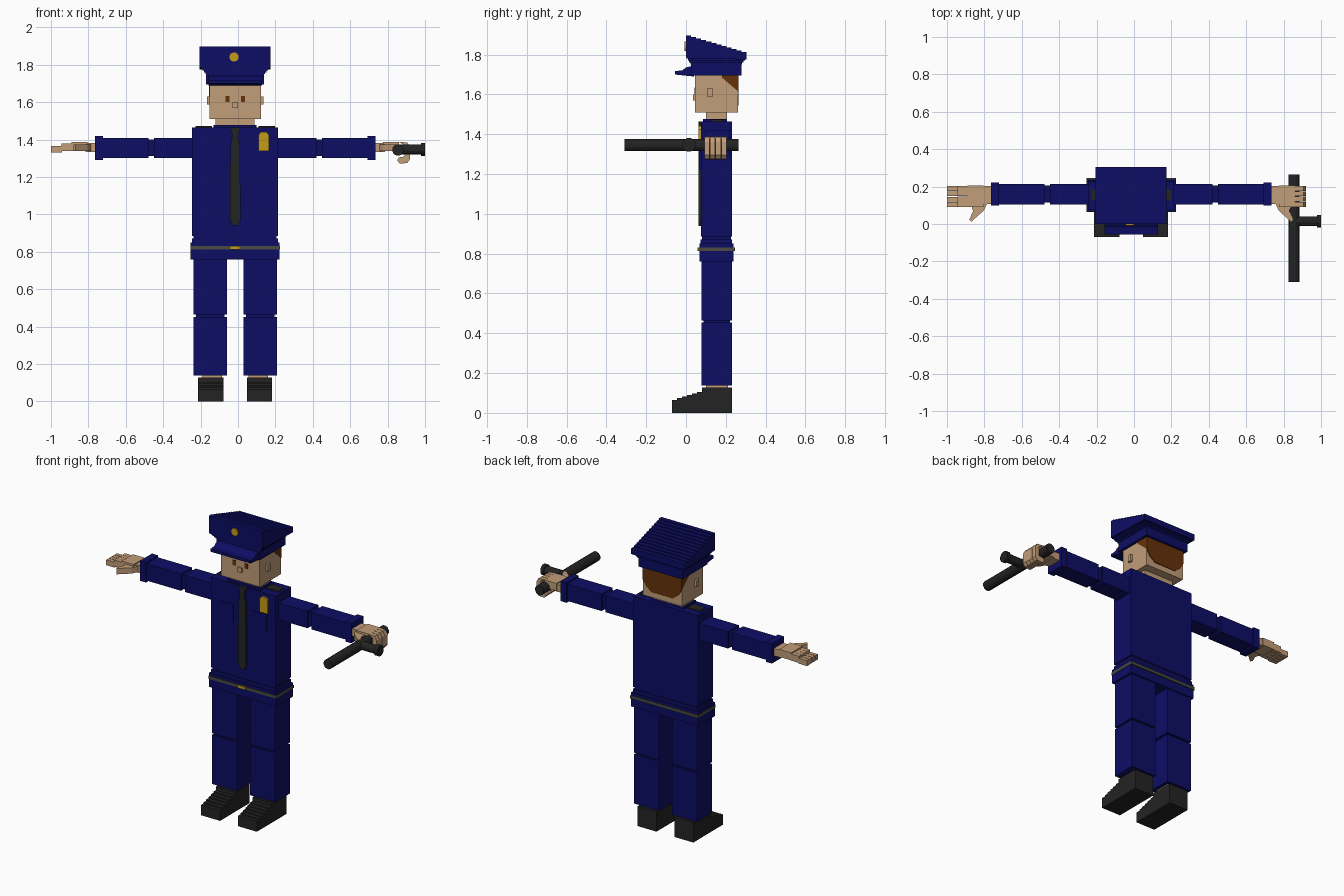
import bpy, bmesh, math
from mathutils import Vector

if "Cube" in bpy.data.objects:
    bpy.data.objects.remove(bpy.data.objects["Cube"], do_unlink=True)

C = -0.015  # centre line of the figure


def material(name, r, g, b):
    m = bpy.data.materials.new(name)
    m.use_nodes = True
    m.diffuse_color = (r, g, b, 1)
    m.node_tree.nodes["Principled BSDF"].inputs["Base Color"].default_value = (r, g, b, 1)
    return m


NAVY = material("navy cloth", 0.004, 0.004, 0.13)
SKIN = material("skin", 0.54, 0.34, 0.19)
BLACK = material("black leather", 0.017, 0.017, 0.017)
GOLD = material("gold", 0.55, 0.33, 0.01)
GREY = material("grey belt", 0.07, 0.07, 0.055)
BROWN = material("brown hair", 0.13, 0.032, 0.003)


def finish(name, bm, mat):
    bmesh.ops.recalc_face_normals(bm, faces=bm.faces)
    mesh = bpy.data.meshes.new(name)
    bm.to_mesh(mesh)
    bm.free()
    mesh.materials.append(mat)
    ob = bpy.data.objects.new(name, mesh)
    bpy.context.collection.objects.link(ob)
    return ob


def prism(name, mat, axis, points, lo, hi):
    """Extrude a flat outline along an axis from lo to hi."""
    place = {"x": lambda a, b: (lo, a, b),
             "y": lambda a, b: (a, lo, b),
             "z": lambda a, b: (a, b, lo)}[axis]
    bm = bmesh.new()
    face = bm.faces.new([bm.verts.new(place(a, b)) for a, b in points])
    ext = bmesh.ops.extrude_face_region(bm, geom=[face])
    move = Vector([hi - lo if k == axis else 0 for k in "xyz"])
    bmesh.ops.translate(bm, vec=move,
                        verts=[v for v in ext["geom"] if isinstance(v, bmesh.types.BMVert)])
    return finish(name, bm, mat)


def box(name, mat, x0, x1, y0, y1, z0, z1):
    return prism(name, mat, "z", [(x0, y0), (x1, y0), (x1, y1), (x0, y1)], z0, z1)


def mid_box(name, mat, half, y0, y1, z0, z1):
    return box(name, mat, C - half, C + half, y0, y1, z0, z1)


def side_box(name, mat, s, a, b, y0, y1, z0, z1):
    x = sorted((C + s * a, C + s * b))
    return box(name, mat, x[0], x[1], y0, y1, z0, z1)


def stairs(y0, z0, y1, z1, count):
    """Stepped outline running from one point to another."""
    pts = []
    for i in range(count):
        z = z0 + (z1 - z0) * i / (count - 1)
        for k in (i, i + 1):
            pts.append((y0 + (y1 - y0) * k / count, z))
    return pts


def rod(name, mat, axis, centre, radius, lo, hi):
    a, b = centre
    ring = [(a + radius * math.cos(math.tau * (i + 0.5) / 12),
             b + radius * math.sin(math.tau * (i + 0.5) / 12)) for i in range(12)]
    return prism(name, mat, axis, ring, lo, hi)


# Torso, skirt of the jacket and belt
mid_box("torso", NAVY, 0.23, 0.075, 0.23, 0.885, 1.465)
mid_box("waist", NAVY, 0.222, 0.08, 0.225, 0.86, 0.89)
mid_box("jacket_hem", NAVY, 0.238, 0.068, 0.238, 0.76, 0.85)
mid_box("jacket_hem_top", NAVY, 0.23, 0.074, 0.232, 0.85, 0.872)
mid_box("belt", GREY, 0.24, 0.063, 0.245, 0.814, 0.832)
mid_box("buckle", GOLD, 0.024, 0.057, 0.065, 0.814, 0.832)
mid_box("collar", NAVY, 0.115, 0.085, 0.205, 1.46, 1.477)

# Tie, chest badge and pockets
tie = [(0.028, 1.465), (0.015, 1.42), (0.026, 1.36), (0.028, 0.97), (0.012, 0.94)]
prism("tie", BLACK, "y", [(C + x, z) for x, z in tie] + [(C - x, z) for x, z in reversed(tie)],
      0.062, 0.076)
prism("chest_badge", GOLD, "y",
      [(0.11, 1.34), (0.165, 1.34), (0.165, 1.425), (0.152, 1.442), (0.122, 1.442), (0.11, 1.425)],
      0.062, 0.076)

for s, side in ((-1, "right"), (1, "left")):
    side_box(side + "_pocket", NAVY, s, 0.07, 0.17, 0.069, 0.076, 1.22, 1.33)
    side_box(side + "_epaulette", BLACK, s, 0.125, 0.212, 0.125, 0.185, 1.46, 1.473)

    # Legs, ankles and shoes
    side_box(side + "_thigh", NAVY, s, 0.045, 0.223, 0.077, 0.23, 0.464, 0.765)
    side_box(side + "_knee", NAVY, s, 0.058, 0.21, 0.088, 0.22, 0.445, 0.475)
    side_box(side + "_shin", NAVY, s, 0.045, 0.223, 0.077, 0.23, 0.138, 0.453)
    side_box(side + "_ankle", SKIN, s, 0.07, 0.175, 0.1, 0.21, 0.11, 0.145)
    shoe = [(0.23, 0), (-0.07, 0)] + stairs(-0.07, 0.066, 0.08, 0.104, 6)
    x = sorted((C + s * 0.063, C + s * 0.198))
    prism(side + "_shoe", BLACK, "x", shoe + [(0.08, 0.127), (0.23, 0.127)], *x)

    # Sleeves
    side_box(side + "_upper_arm", NAVY, s, 0.22, 0.435, 0.105, 0.215, 1.302, 1.41)
    side_box(side + "_elbow", NAVY, s, 0.43, 0.47, 0.115, 0.205, 1.313, 1.4)
    side_box(side + "_forearm", NAVY, s, 0.463, 0.72, 0.105, 0.215, 1.302, 1.41)
    side_box(side + "_cuff", NAVY, s, 0.707, 0.75, 0.099, 0.221, 1.292, 1.42)

    # Palm and thumb
    side_box(side + "_wrist", SKIN, s, 0.74, 0.8, 0.108, 0.202, 1.335, 1.382)
    side_box(side + "_palm", SKIN, s, 0.79, 0.875, 0.092, 0.205, 1.34, 1.388)
    thumb = [(0.77, 0.11), (0.79, 0.07), (0.835, 0.03), (0.855, 0.012),
             (0.865, 0.025), (0.845, 0.07), (0.86, 0.11)]
    prism(side + "_thumb", SKIN, "z", [(C + s * a, b) for a, b in thumb], 1.338, 1.375)

    # Fingers: straight on the right, curled round the baton on the left
    for i in range(4):
        y = 0.092 + i * 0.0285
        name = side + "_finger_" + str(i + 1)
        if s < 0:
            side_box(name + "_base", SKIN, s, 0.87, 0.93, y, y + 0.027, 1.338, 1.38)
            side_box(name + "_tip", SKIN, s, 0.925, 0.985, y, y + 0.025, 1.332, 1.366)
        else:
            curl = [(0.86, 1.388), (0.905, 1.385), (0.92, 1.36), (0.92, 1.295), (0.905, 1.275),
                    (0.865, 1.272), (0.85, 1.29), (0.86, 1.305), (0.89, 1.31), (0.89, 1.37)]
            prism(name, SKIN, "y", curl, y, y + 0.026)

# Baton with side handle
rod("baton", BLACK, "y", (0.855, 1.345), 0.031, -0.31, 0.265)
rod("baton_handle", BLACK, "x", (0.015, 1.347), 0.027, 0.86, 0.985)
rod("baton_knob", BLACK, "x", (0.015, 1.347), 0.035, 0.978, 1.0)

# Head
mid_box("neck", SKIN, 0.104, 0.1, 0.205, 1.46, 1.52)
mid_box("head", SKIN, 0.137, 0.045, 0.26, 1.51, 1.71)
mid_box("nose", SKIN, 0.014, 0.036, 0.05, 1.57, 1.6)
for s, side in ((-1, "right"), (1, "left")):
    side_box(side + "_ear", SKIN, s, 0.13, 0.152, 0.108, 0.132, 1.588, 1.632)
    side_box(side + "_eye", BROWN, s, 0.03, 0.053, 0.042, 0.048, 1.602, 1.634)
prism("side_hair", BROWN, "x", [(0.18, 1.71), (0.18, 1.685), (0.262, 1.615), (0.262, 1.71)],
      C - 0.139, C + 0.139)
hair = [(0.139, 1.71), (0.139, 1.615), (0.115, 1.575), (0.075, 1.545)]
prism("back_hair", BROWN, "y",
      [(C + x, z) for x, z in hair] + [(C - x, z) for x, z in reversed(hair)], 0.258, 0.264)

# Peaked cap
mid_box("cap_band", NAVY, 0.155, 0.025, 0.28, 1.695, 1.765)
prism("cap_visor", NAVY, "x",
      [(-0.055, 1.7), (0.04, 1.69), (0.04, 1.745), (0.0, 1.735), (-0.02, 1.72), (-0.055, 1.718)],
      C - 0.142, C + 0.142)
for i in range(4):
    grow = i * 0.008
    mid_box("cap_flare_" + str(i + 1), NAVY, 0.16 + grow,
            0.022 - grow * 0.8, 0.282 + grow * 0.9, 1.75 + i * 0.01, 1.765 + i * 0.01)
crown = [(0.305, 1.775), (0.0, 1.785)] + stairs(0.0, 1.897, 0.305, 1.812, 12)
prism("cap_crown", NAVY, "x", crown, C - 0.19, C + 0.19)
rod("cap_badge", GOLD, "y", (C - 0.006, 1.842), 0.025, -0.007, 0.004)
